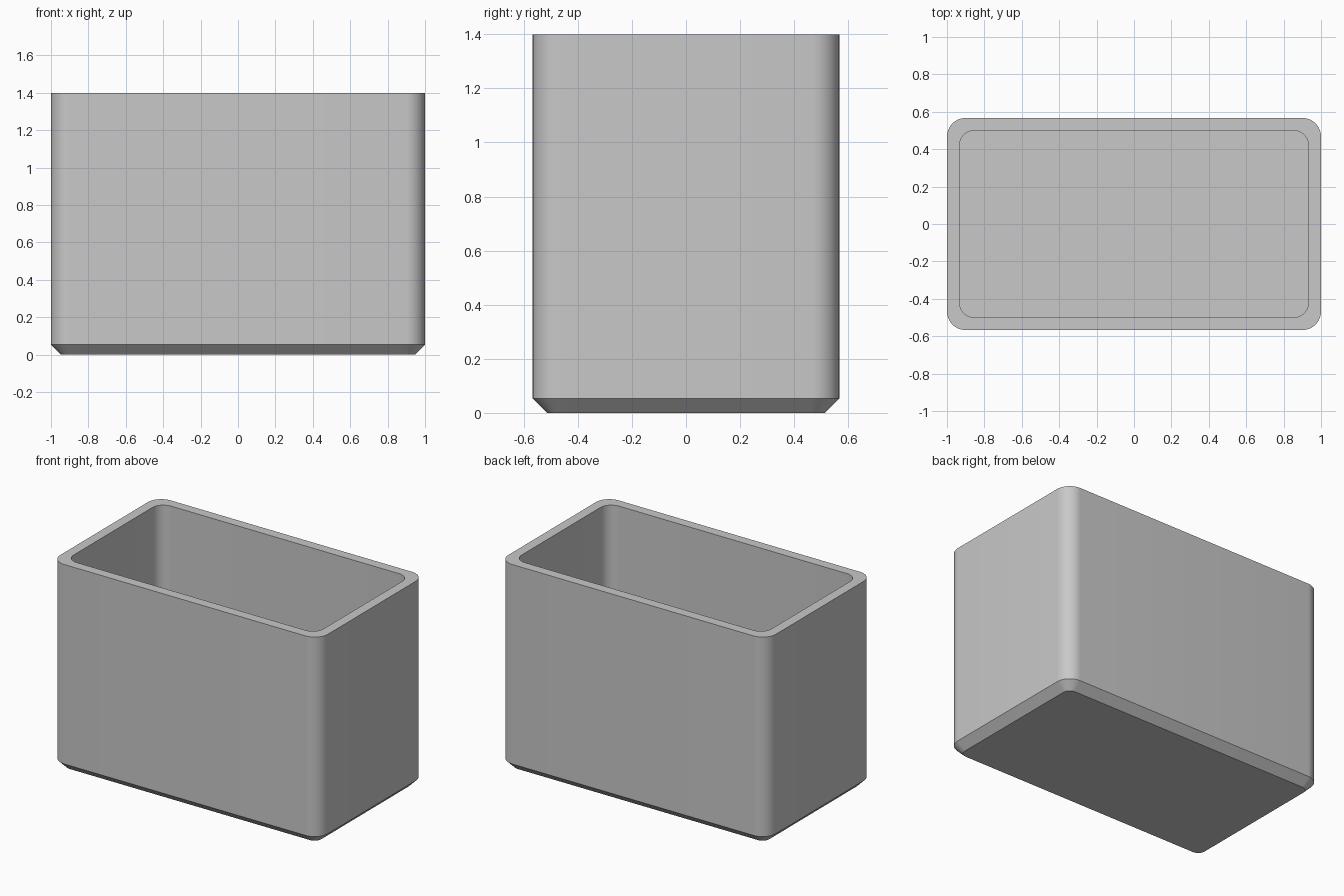
import bpy, bmesh, math

if "Cube" in bpy.data.objects:
    bpy.data.objects.remove(bpy.data.objects["Cube"])

HALF_X, HALF_Y, HEIGHT = 1.0, 0.567, 1.4
WALL, CHAMFER, FLOOR = 0.067, 0.053, 0.067
SEGMENTS = 12


def rounded_ring(bm, inset, radius, z):
    """Ring of vertices following a rounded rectangle."""
    ring = []
    for quarter, (sx, sy) in enumerate([(1, 1), (-1, 1), (-1, -1), (1, -1)]):
        cx = sx * (HALF_X - inset - radius)
        cy = sy * (HALF_Y - inset - radius)
        for i in range(SEGMENTS + 1):
            a = (quarter + i / SEGMENTS) * math.pi / 2
            ring.append(bm.verts.new((cx + radius * math.cos(a), cy + radius * math.sin(a), z)))
    return ring


# Grey material
grey = bpy.data.materials.new("grey")
grey.use_nodes = True
colour = (0.58, 0.58, 0.58, 1)
grey.diffuse_color = colour
grey.node_tree.nodes["Principled BSDF"].inputs["Base Color"].default_value = colour

# Open box: chamfered foot, outer wall, rim, inner wall, floor
bm = bmesh.new()
rings = [
    rounded_ring(bm, CHAMFER, 0.05, 0),
    rounded_ring(bm, 0, 0.1, CHAMFER),
    rounded_ring(bm, 0, 0.1, HEIGHT),
    rounded_ring(bm, WALL, 0.08, HEIGHT),
    rounded_ring(bm, WALL, 0.08, FLOOR),
]
for low, high in zip(rings, rings[1:]):
    for i in range(len(low)):
        j = (i + 1) % len(low)
        bm.faces.new((low[i], low[j], high[j], high[i]))
bm.faces.new(rings[0][::-1])
bm.faces.new(rings[-1])

mesh = bpy.data.meshes.new("open_box")
bm.to_mesh(mesh)
bm.free()
mesh.materials.append(grey)
box = bpy.data.objects.new("open_box", mesh)
bpy.context.collection.objects.link(box)

# Smooth corners, sharp rims
bpy.ops.object.select_all(action="DESELECT")
box.select_set(True)
bpy.context.view_layer.objects.active = box
bpy.ops.object.shade_smooth_by_angle(angle=math.radians(30))
